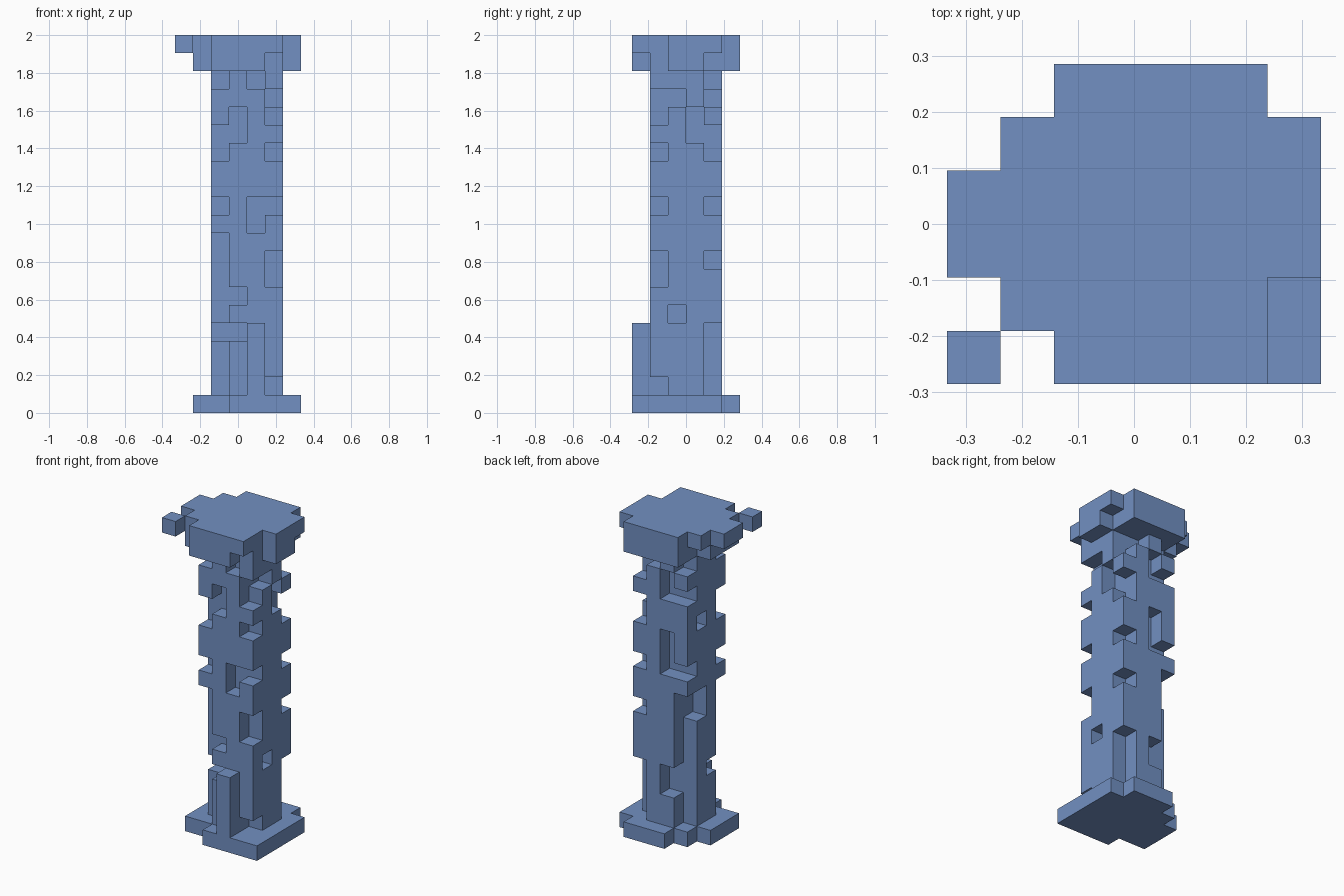
import bpy
import bmesh
import math
from mathutils import Vector

if "Cube" in bpy.data.objects:
    bpy.data.objects.remove(bpy.data.objects["Cube"], do_unlink=True)

# The model is a grid of equal blocks, seven wide, six deep and twenty-one high
WIDE, DEEP, HIGH = 7, 6, 21
UNIT = 2 / HIGH

stone = bpy.data.materials.new("slate_blue_stone")
stone.use_nodes = True
stone.diffuse_color = (0.168, 0.279, 0.539, 1)
stone.node_tree.nodes["Principled BSDF"].inputs["Base Color"].default_value = stone.diffuse_color


def layer(rows, level):
    """Blocks of one level; each text row runs along x, back row first."""
    return {(x, DEEP - 1 - r, level)
            for r, row in enumerate(rows.split())
            for x, mark in enumerate(row) if mark == "#"}


def column(x, y, *levels):
    """Blocks of one column; a pair is an inclusive span of levels."""
    blocks = set()
    for item in levels:
        low, high = item if isinstance(item, tuple) else (item, item)
        blocks |= {(x, y, z) for z in range(low, high + 1)}
    return blocks


# Stepped foot plate
foot = layer("...###. ..##### .###### .###### .###### ...####", 0)

# Two-level cap, with one loose block at its front corner
cap = layer("..####. ..####. .###### .###### .#####. ..###..", HIGH - 2)
cap |= layer("..####. .###### ####### ####### .#####. ..####.", HIGH - 1)
loose_block = {(0, 0, HIGH - 1)}

# Square shaft
shaft = set()
for x in range(2, 6):
    for y in range(1, 5):
        shaft |= column(x, y, (1, HIGH - 3))

# Worn notches on the corners of the shaft
notches = column(5, 1, 1, (7, 8), 11, 14, (16, 17))
notches |= column(5, 4, (1, 4), 8, 11, (14, 15), (17, 18))
notches |= column(2, 1, (1, 9), 11, (14, 15), 18)
notches |= column(2, 4, (1, 9), 11, 16, 18)
# Notches on the front
notches |= column(3, 1, 4, 6, (15, 16)) | column(4, 1, (10, 11), 18) | column(3, 2, 4)
# Notches on the two sides
notches |= column(5, 2, 5, 17) | column(5, 3, (15, 16))
notches |= column(2, 2, 4) | column(2, 3, (8, 9), 14)
# Notches on the back
notches |= column(3, 4, (3, 4), (11, 13), (16, 17)) | column(4, 4, 18)
shaft -= notches

# Broken post standing in front of the shaft
front_post = column(4, 0, (1, 4))

parts = {"foot_plate": foot, "shaft": shaft, "front_post": front_post,
         "cap": cap, "loose_cap_block": loose_block}
solid = set().union(*parts.values())
origin = Vector((WIDE / 2, DEEP / 2, 0))


def build(name, blocks):
    """Skin the open sides of the blocks and merge them into flat faces."""
    bm = bmesh.new()
    for block in blocks:
        for axis in range(3):
            for side in (-1, 1):
                step = Vector((0, 0, 0))
                step[axis] = side
                beside = tuple(int(a + b) for a, b in zip(block, step))
                if beside in solid:
                    continue
                u, v = Vector((0, 0, 0)), Vector((0, 0, 0))
                u[(axis + 1) % 3] = 0.5
                v[(axis + 2) % 3] = 0.5 * side
                middle = Vector(block) + Vector((0.5, 0.5, 0.5)) + step / 2 - origin
                corners = (-u - v, u - v, u + v, v - u)
                bm.faces.new([bm.verts.new((middle + c) * UNIT) for c in corners])
    bmesh.ops.remove_doubles(bm, verts=bm.verts, dist=UNIT / 100)
    bmesh.ops.dissolve_limit(bm, angle_limit=math.radians(1),
                             verts=bm.verts, edges=bm.edges)
    mesh = bpy.data.meshes.new(name)
    bm.to_mesh(mesh)
    bm.free()
    mesh.materials.append(stone)
    bpy.context.collection.objects.link(bpy.data.objects.new(name, mesh))


for part_name, part_blocks in parts.items():
    build(part_name, part_blocks)
